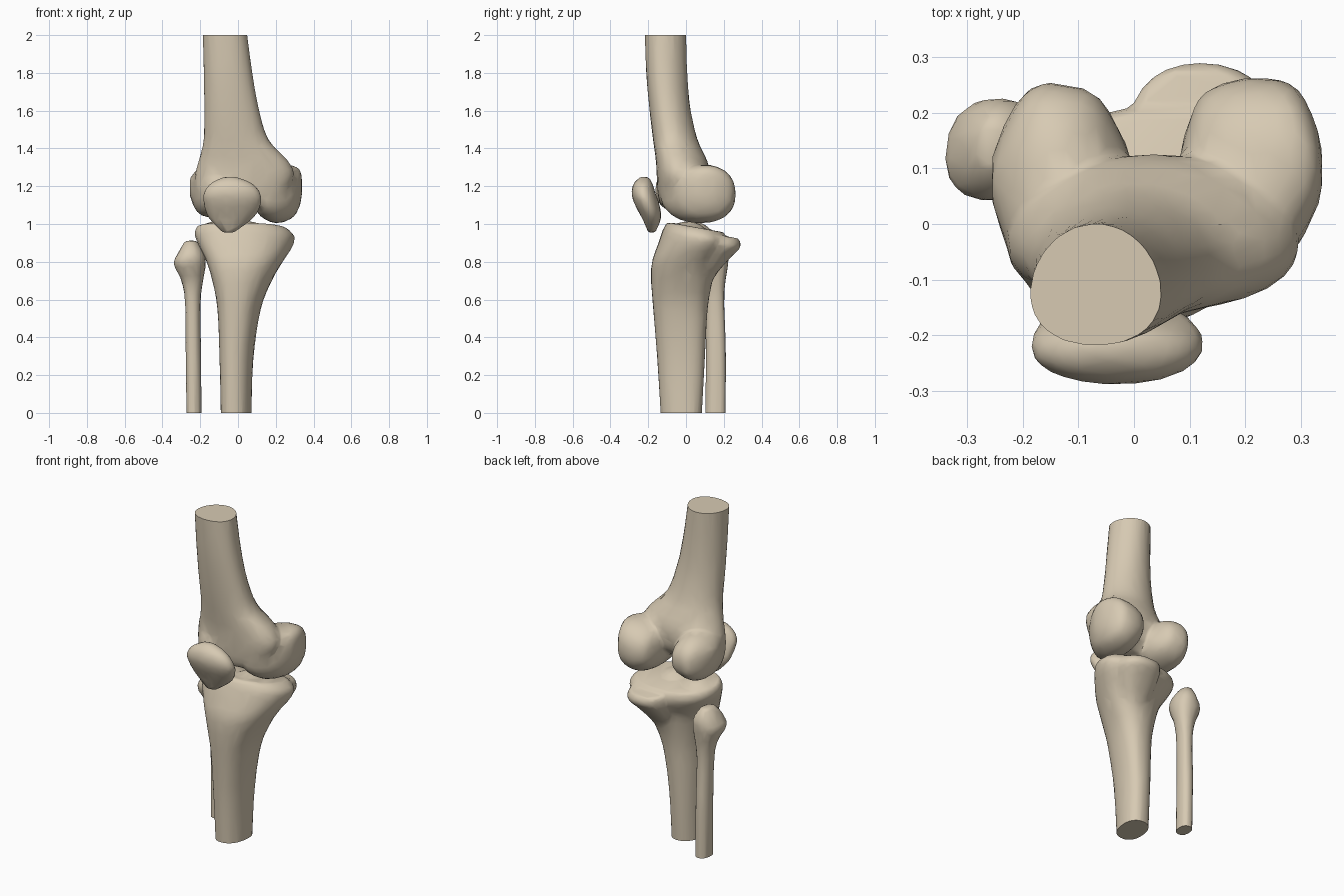
import bpy, bmesh, math
from mathutils import Vector

if "Cube" in bpy.data.objects:
    bpy.data.objects.remove(bpy.data.objects["Cube"])


def catmull(a, b, c, d, t):
    return [0.5 * (2 * q + (r - p) * t + (2 * p - 5 * q + 4 * r - s) * t * t
                   + (3 * q - p - 3 * r + s) * t ** 3) for p, q, r, s in zip(a, b, c, d)]


def loft(bm, axis, stations, power=2.3, taper=0.0, shear=0.0, sides=32, steps=4):
    """Smooth closed loft; station = (height, a min, a max, b min, b max, tilt)."""
    st = [list(s) + [0] * (6 - len(s)) for s in stations]
    ext = [st[0]] + st + [st[-1]]
    rows = [catmull(*ext[i:i + 4], k / steps) for i in range(len(st) - 1) for k in range(steps)]
    rows.append(st[-1])
    rings = []
    for t, a0, a1, b0, b1, tilt in rows:
        ring = []
        for k in range(sides):
            w = 2 * math.pi * k / sides
            c, s = math.cos(w), math.sin(w)
            v = math.copysign(abs(s) ** (2 / power), s)
            u = math.copysign(abs(c) ** (2 / power), c) * (1 + taper * s) + shear * v
            u /= math.hypot(1, shear)
            a = (a0 + a1) / 2 + u * (a1 - a0) / 2
            b = (b0 + b1) / 2 + v * (b1 - b0) / 2
            h = t + tilt * v * (b1 - b0) / 2
            ring.append(bm.verts.new((a, b, h) if axis == 'z' else (h, a, b)))
        rings.append(ring)
    faces = [bm.faces.new(rings[0][::-1]), bm.faces.new(rings[-1])]
    for lo, hi in zip(rings, rings[1:]):
        for k in range(sides):
            j = (k + 1) % sides
            faces.append(bm.faces.new((lo[k], lo[j], hi[j], hi[k])))
    bmesh.ops.recalc_face_normals(bm, faces=faces)


def blob(bm, center, radii):
    vs = bmesh.ops.create_icosphere(bm, subdivisions=3, radius=1)['verts']
    bmesh.ops.scale(bm, vec=radii, verts=vs)
    bmesh.ops.translate(bm, vec=center, verts=vs)


bone_mat = bpy.data.materials.new("bone")
bone_mat.diffuse_color = (0.68, 0.59, 0.45, 1)
bone_mat.use_nodes = True
bone_mat.node_tree.nodes["Principled BSDF"].inputs["Base Color"].default_value = bone_mat.diffuse_color


def make_bone(name, bm, cut=None, smooth=6, ratio=0.06):
    """Fuse the volumes, soften, reduce to broad facets and saw the shaft flat."""
    me = bpy.data.meshes.new(name)
    bm.to_mesh(me)
    bm.free()
    ob = bpy.data.objects.new(name, me)
    bpy.context.collection.objects.link(ob)
    m = ob.modifiers.new("fuse", 'REMESH')
    m.mode, m.voxel_size = 'VOXEL', 0.011
    m = ob.modifiers.new("soften", 'SMOOTH')
    m.factor, m.iterations = 0.5, smooth
    m = ob.modifiers.new("facets", 'DECIMATE')
    m.ratio = ratio
    dg = bpy.context.evaluated_depsgraph_get()
    solid = bpy.data.meshes.new_from_object(ob.evaluated_get(dg))
    ob.modifiers.clear()
    ob.data = solid
    if cut:
        b = bmesh.new()
        b.from_mesh(solid)
        z, d = cut
        bmesh.ops.bisect_plane(b, geom=b.verts[:] + b.edges[:] + b.faces[:], dist=1e-5,
                               plane_co=Vector((0, 0, z)), plane_no=Vector((0, 0, d)), clear_outer=True)
        bmesh.ops.holes_fill(b, edges=[e for e in b.edges if e.is_boundary], sides=0)
        b.to_mesh(solid)
        b.free()
    solid.materials.clear()
    solid.materials.append(bone_mat)
    return ob


# Femur: shaft flaring into the two condyles
bm = bmesh.new()
loft(bm, 'z', [(1.10, -.17, .17, -.135, .04), (1.16, -.22, .25, -.15, .10),
               (1.26, -.225, .295, -.155, .125), (1.34, -.205, .258, -.16, .11),
               (1.45, -.18, .158, -.175, .06), (1.62, -.178, .107, -.195, .022),
               (1.82, -.181, .072, -.212, .006), (2.05, -.187, .042, -.22, 0)], power=2.1, taper=-.14)
loft(bm, 'x', [(.085, -.02, .14, 1.10, 1.22), (.12, -.13, .23, 1.04, 1.28),
               (.20, -.115, .262, 1.004, 1.31), (.285, -.05, .25, 1.03, 1.31),
               (.325, .02, .185, 1.09, 1.29), (.338, .06, .13, 1.15, 1.25)])
loft(bm, 'x', [(-.255, .04, .12, 1.15, 1.24), (-.225, -.05, .195, 1.075, 1.28),
               (-.18, -.125, .248, 1.04, 1.31), (-.12, -.16, .25, 1.04, 1.32),
               (-.06, -.15, .225, 1.06, 1.29), (-.01, -.05, .135, 1.10, 1.22)])
make_bone("femur", bm, (2, 1))

# Tibia: shaft, tilted plateau, posterior medial shelf, raised spines
bm = bmesh.new()
loft(bm, 'z', [(-.05, -.09, .07, -.132, .082), (.28, -.097, .08, -.152, .10),
               (.55, -.108, .12, -.174, .115), (.70, -.135, .178, -.185, .14),
               (.80, -.165, .235, -.18, .165), (.88, -.205, .284, -.147, .20, -.1),
               (.94, -.228, .298, -.122, .215, -.18), (.983, -.215, .255, -.10, .20, -.18)],
     power=2.3, shear=.17)
loft(bm, 'z', [(.64, .02, .10, .04, .11), (.74, .0, .17, .04, .165),
               (.82, -.01, .22, .04, .235), (.89, -.01, .255, .03, .288, -.1),
               (.945, -.01, .235, .02, .282, -.17)])
blob(bm, (-.11, .02, .957), (.10, .11, .058))
blob(bm, (.06, .01, .962), (.08, .09, .052))
make_bone("tibia", bm, (0, -1))

# Fibula: slim strut with a swollen head
bm = bmesh.new()
loft(bm, 'z', [(-.05, -.272, -.192, .10, .21), (.3, -.277, -.195, .105, .212),
               (.58, -.28, -.198, .10, .203), (.70, -.30, -.185, .085, .21),
               (.79, -.34, -.17, .045, .224), (.85, -.315, -.18, .05, .222),
               (.912, -.28, -.22, .10, .19)], shear=.1)
make_bone("fibula", bm, (0, -1), smooth=4)

# Patella: rounded shield in front of the joint
bm = bmesh.new()
loft(bm, 'z', [(.955, -.085, -.02, -.20, -.162), (1.03, -.155, .08, -.232, -.132),
               (1.10, -.18, .12, -.27, -.14), (1.16, -.184, .12, -.288, -.16),
               (1.215, -.145, .075, -.277, -.178), (1.25, -.075, -.01, -.24, -.20)], power=2.1)
make_bone("patella", bm, smooth=4, ratio=.1)

# Soft shading that keeps the sawn ends crisp
bpy.ops.object.select_all(action='SELECT')
bpy.context.view_layer.objects.active = bpy.data.objects["femur"]
bpy.ops.object.shade_smooth_by_angle(angle=math.radians(45))
